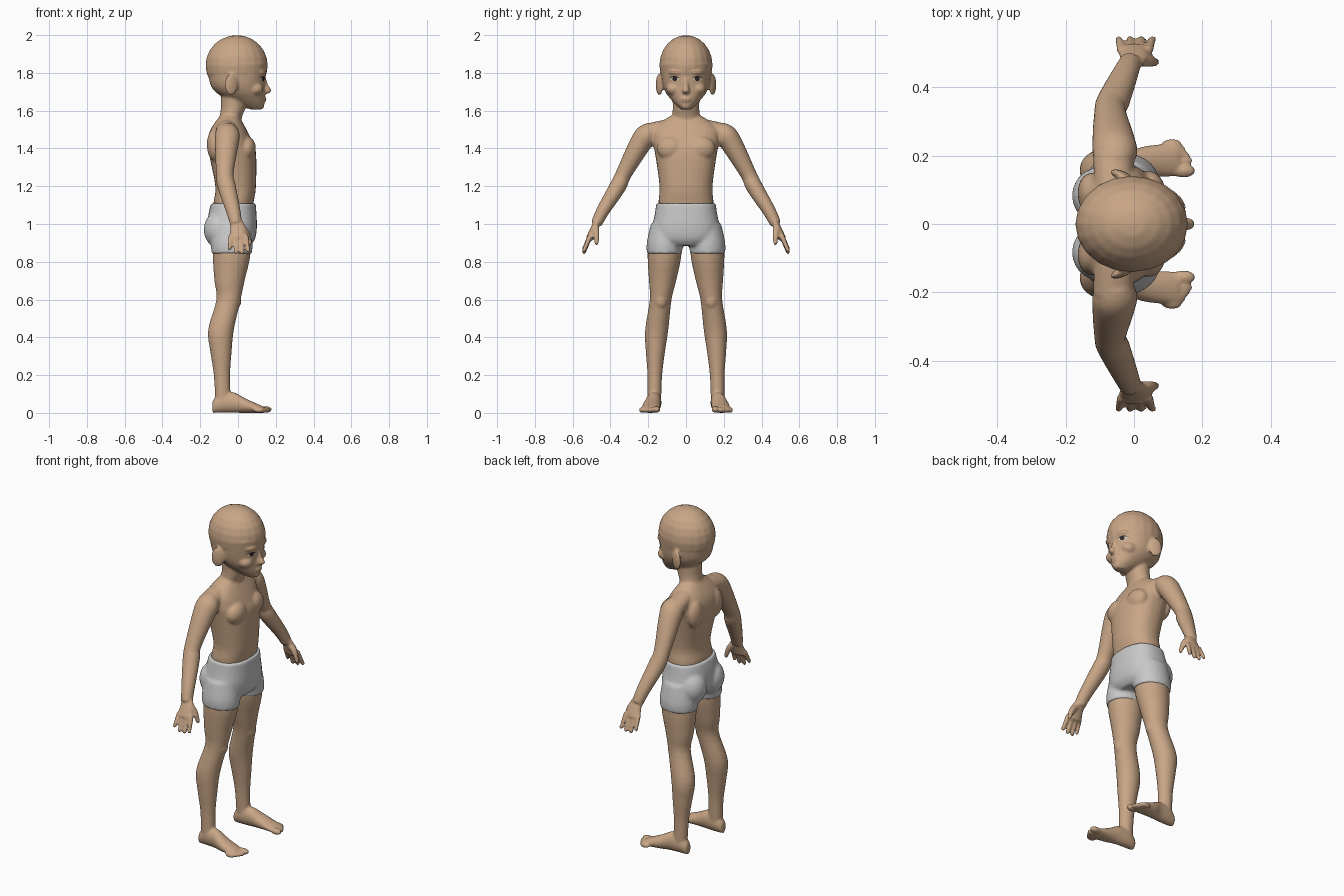
import bpy, bmesh, math
from mathutils import Vector, Matrix

old = bpy.data.objects.get("Cube")
if old:
    bpy.data.objects.remove(old, do_unlink=True)


def material(name, *rgb):
    mat = bpy.data.materials.new(name)
    mat.use_nodes = True
    mat.diffuse_color = (*rgb, 1)
    mat.node_tree.nodes["Principled BSDF"].inputs["Base Color"].default_value = (*rgb, 1)
    return mat


skin = material("skin", .58, .38, .24)
cloth = material("grey_cloth", .58, .58, .58)
dark = material("dark_brown", .03, .02, .02)
white = material("eye_white", .6, .6, .5)
lip = material("lip_tone", .4, .2, .1)
axis_x, axis_y, axis_z = Matrix.Identity(3)


def smooth_rows(rows, steps=4):
    """Hermite interpolation through rows of numbers."""
    rows = [Vector(row) for row in rows]
    padded = [rows[0], *rows, rows[-1]]
    result = []
    for before, start, end, after in zip(padded, rows, rows[1:], padded[3:]):
        leave, arrive = (end - before) / 2, (after - start) / 2
        for step in range(steps):
            t = step / steps
            ease = t * t * (3 - 2 * t)
            result.append(start.lerp(end, ease) + leave * t * (1 - t) ** 2 - arrive * t * t * (1 - t))
    return result + rows[-1:]


def tube(mesh, rows, side=axis_x, axis=None, mirror=1, power=2, sides=32):
    """Closed loft; each row is x, y, z and two radii."""
    rows = smooth_rows(rows)
    centres = [Vector((row[0], row[1] * mirror, row[2])) for row in rows]
    loops = []
    for i, (centre, row) in enumerate(zip(centres, rows)):
        ahead, behind = centres[min(i + 1, len(rows) - 1)], centres[max(i - 1, 0)]
        along = axis or (ahead - behind).normalized()
        wide = (side - along * side.dot(along)).normalized()
        deep = along.cross(wide)
        loop = []
        for k in range(sides):
            angle = math.tau * k / sides
            c, s = (math.copysign(abs(f) ** (2 / power), f) for f in (math.cos(angle), math.sin(angle)))
            loop.append(mesh.verts.new(centre + wide * c * row[3] + deep * s * row[4]))
        loops.append(loop)
    for low, high in zip(loops, loops[1:]):
        for k in range(sides):
            mesh.faces.new((low[k - 1], low[k], high[k], high[k - 1]))
    mesh.faces.new(loops[0])
    mesh.faces.new(loops[-1])


def stack(mesh, rows, power=2):
    """Upright loft; each row is height, back, front and half width."""
    rows = [((back + front) / 2, 0, z, (front - back) / 2, half) for z, back, front, half in rows]
    tube(mesh, rows, axis=axis_z, power=power)


def limb(mesh, rows, mirror, flat=1, **options):
    """Loft with one radius per row, flattened by a fixed ratio."""
    tube(mesh, [(x, y, z, r, r * flat) for x, y, z, r in rows], mirror=mirror, **options)


def blob(mesh, at, size, mirror=1, turn=0):
    place = Matrix.Translation((at[0], at[1] * mirror, at[2]))
    place = place @ Matrix.Rotation(turn * mirror, 4, 'Z') @ Matrix.Diagonal((*size, 1))
    bmesh.ops.create_uvsphere(mesh, u_segments=20, v_segments=12, radius=1, matrix=place)


def finish(mesh, name, mat, voxel=None):
    """Make the object; a voxel size blends its parts into one surface."""
    bmesh.ops.recalc_face_normals(mesh, faces=mesh.faces)
    data = bpy.data.meshes.new(name)
    mesh.to_mesh(data)
    mesh.free()
    data.materials.append(mat)
    data.shade_smooth()
    obj = bpy.data.objects.new(name, data)
    bpy.context.collection.objects.link(obj)
    if voxel:
        blend = obj.modifiers.new("blend", 'REMESH')
        blend.mode, blend.voxel_size, blend.use_smooth_shade = 'VOXEL', voxel, True
        soften = obj.modifiers.new("soften", 'SMOOTH')
        soften.factor, soften.iterations = .5, 4
    return obj


body = bmesh.new()

# Torso and neck
stack(body, [(.95, -.12, .06, .12), (1.1, -.13, .08, .145), (1.2, -.12, .095, .14), (1.38, -.155, .095, .165),
             (1.45, -.16, .07, .18), (1.51, -.14, .04, .17), (1.58, -.09, 0, .07)], power=2.3)
stack(body, [(1.48, -.12, .02, .085), (1.56, -.1, .02, .075), (1.62, -.09, .04, .07), (1.72, -.09, .05, .075)])

# Skull, jaw and nose
blob(body, (-.007, 0, 1.84), (.165, .141, .16))
stack(body, [(1.606, .07, .12, .025), (1.63, 0, .138, .052), (1.66, -.06, .142, .08), (1.7, -.12, .142, .11),
             (1.75, -.15, .143, .127), (1.85, -.16, .155, .138)], power=2.15)
stack(body, [(1.69, .13, .16, .014), (1.705, .13, .178, .019), (1.735, .13, .16, .013), (1.77, .12, .15, .012)])
blob(body, (.137, 0, 1.66), (.014, .03, .014))
blob(body, (.12, 0, 1.625), (.02, .026, .018))

for side in (1, -1):
    # Ear, cheek and brow
    blob(body, (-.035, .141, 1.738), (.038, .014, .058), side, turn=-.4)
    blob(body, (.09, .065, 1.715), (.045, .04, .035), side)
    blob(body, (.128, .055, 1.803), (.02, .04, .012), side, turn=.4)

    # Chest, shoulder blade and shoulder
    blob(body, (.045, .08, 1.4), (.05, .075, .065), side)
    blob(body, (-.125, .09, 1.42), (.04, .06, .085), side)
    limb(body, [(-.055, .02, 1.515, .05), (-.06, .11, 1.505, .055), (-.06, .2, 1.48, .06)], side, flat=.85)

    # Arm, palm and thumb
    limb(body, [(-.055, .17, 1.51, .04), (-.055, .205, 1.475, .064), (-.06, .245, 1.42, .062),
                (-.07, .33, 1.265, .046), (-.06, .36, 1.2, .048), (-.025, .44, 1.07, .038),
                (-.01, .475, 1, .032)], side, flat=.92)
    limb(body, [(-.01, .47, 1.01, .035), (0, .487, .975, .042), (0, .51, .92, .047)], side, flat=.45)
    limb(body, [(.015, .48, .985, .02), (.045, .475, .95, .017), (.067, .473, .89, .01)], side, sides=12)

    # Fingers fan out from the knuckles
    for i, tip_z in enumerate((.87, .85, .85, .86)):
        root_x, tip_x = .026 * i - .036, .033 * i - .045
        limb(body, [(root_x, .506, .94, .014), (tip_x, .54, tip_z, .011)], side, sides=12)
        blob(body, (tip_x, .54, tip_z), [.011] * 3, side)

    # Leg and kneecap
    limb(body, [(-.033, .108, 1, .085), (-.033, .113, .85, .1), (-.045, .124, .7, .08), (-.05, .134, .6, .064),
                (-.09, .155, .44, .068), (-.09, .162, .32, .056), (-.085, .165, .2, .043),
                (-.08, .168, .05, .04)], side, flat=.9, axis=axis_z)
    blob(body, (-.01, .134, .595), (.028, .035, .045), side)

    # Foot resting on the ground, and toes
    foot = [(-.135, .168, .02, .03), (-.12, .168, .03, .042), (-.08, .168, .038, .055), (-.02, .172, .04, .054),
            (.04, .182, .047, .038), (.13, .188, .048, .018)]
    tube(body, [(x, y, high, wide, high) for x, y, wide, high in foot], side=axis_y, axis=axis_x, mirror=side)
    blob(body, (.145, .156, .018), (.035, .021, .018), side)
    for i in range(4):
        blob(body, (.144 - .011 * i, .186 + .017 * i, .015), (.03, .011, .015), side)

body = finish(body, "body", skin, voxel=.007)

# Shorts with two leg openings
shorts = bmesh.new()
stack(shorts, [(.885, -.09, .065, .1), (.92, -.135, .09, .165), (.98, -.16, .1, .178),
               (1.05, -.157, .098, .166), (1.11, -.142, .094, .157)], power=2.4)
for side in (1, -1):
    limb(shorts, [(-.033, .114, .843, .107), (-.033, .112, .9, .11), (-.033, .1, 1, .1)], side,
         flat=.87, axis=axis_z)
    blob(shorts, (-.095, .083, .97), (.087, .085, .1), side)
finish(shorts, "shorts", cloth, voxel=.009)


def face_plate(name, y, z, half_width, half_height, mat, lift, bend=0):
    """Thin oval patch that hugs the face."""
    mesh = bmesh.new()
    bmesh.ops.create_grid(mesh, x_segments=10, y_segments=6, size=1)
    for vert in mesh.verts:
        across, up, _ = vert.co
        rounded = half_height * math.sqrt(max(.03, 1 - across * across))
        vert.co = (.3, y + across * half_width, z + up * rounded - bend * across * across)
    plate = finish(mesh, name, mat)
    hug = plate.modifiers.new("hug", 'SHRINKWRAP')
    hug.target, hug.wrap_method, hug.wrap_mode = body, 'PROJECT', 'ABOVE_SURFACE'
    hug.use_project_x, hug.use_negative_direction, hug.use_positive_direction = True, True, False
    hug.offset = lift


# Eyes, brows and mouth
for side, label in ((1, "left"), (-1, "right")):
    face_plate(label + "_eye_white", .06 * side, 1.769, .023, .011, white, lift=.002)
    face_plate(label + "_iris", .058 * side, 1.769, .012, .012, dark, lift=.0035)
    face_plate(label + "_upper_lid", .06 * side, 1.781, .026, .0035, dark, lift=.004, bend=.008)
    face_plate(label + "_brow", .062 * side, 1.808, .03, .002, lip, lift=.002, bend=.005)
face_plate("mouth", 0, 1.658, .022, .002, lip, lift=.002)
